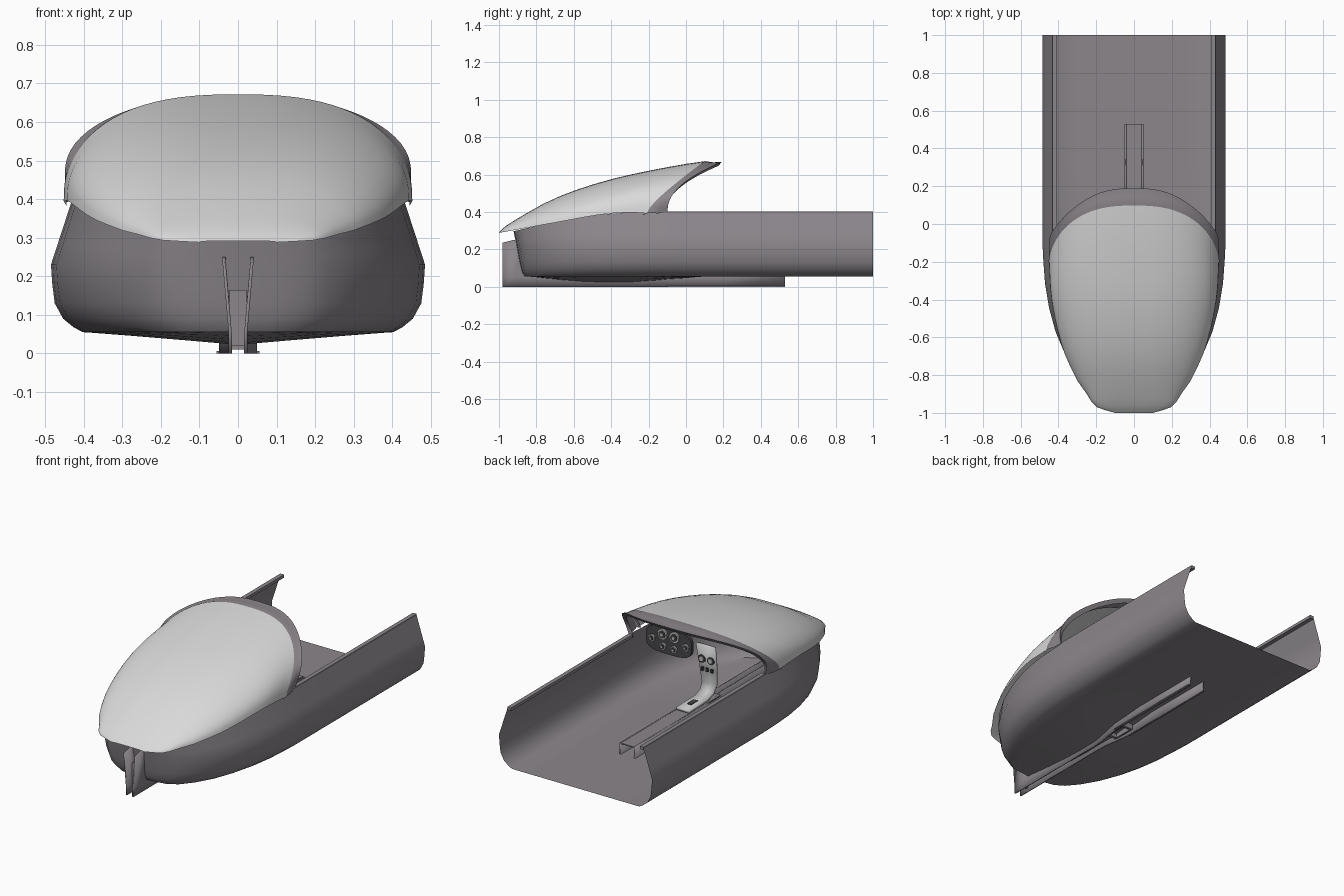
import bpy, bmesh, math
from mathutils import Matrix, Vector

if "Cube" in bpy.data.objects:
    bpy.data.objects.remove(bpy.data.objects["Cube"])

def material(name, r, g, b):
    m = bpy.data.materials.new(name)
    m.diffuse_color = (r, g, b, 1)
    m.use_nodes = True
    m.node_tree.nodes["Principled BSDF"].inputs["Base Color"].default_value = m.diffuse_color
    return m

HULL = material("hull grey", 0.26, 0.24, 0.26)
GLASS = material("canopy pale grey", 0.70, 0.70, 0.70)
BLACK = material("panel dark", 0.06, 0.06, 0.065)
LIGHT = material("instrument light grey", 0.55, 0.55, 0.55)

def interp(table, t):
    """Smooth curve through (t, value) pairs."""
    n = len(table)
    if t <= table[0][0]: return table[0][1]
    if t >= table[-1][0]: return table[-1][1]
    i = max(k for k in range(n - 1) if table[k][0] <= t)
    def slope(k):
        a, b = table[max(k - 1, 0)], table[min(k + 1, n - 1)]
        return (b[1] - a[1]) / (b[0] - a[0])
    (t0, v0), (t1, v1) = table[i], table[i + 1]
    h = t1 - t0
    s = (t - t0) / h
    return ((2*s**3 - 3*s*s + 1)*v0 + (s**3 - 2*s*s + s)*h*slope(i)
            + (3*s*s - 2*s**3)*v1 + (s**3 - s*s)*h*slope(i + 1))

def finish(name, bm, mat, mirror=False, thick=0, angle=35):
    me = bpy.data.meshes.new(name)
    bmesh.ops.remove_doubles(bm, verts=bm.verts, dist=1e-5)
    bmesh.ops.recalc_face_normals(bm, faces=bm.faces)
    bm.to_mesh(me)
    bm.free()
    ob = bpy.data.objects.new(name, me)
    bpy.context.collection.objects.link(ob)
    me.materials.append(mat)
    if mirror:
        mod = ob.modifiers.new("mirror", 'MIRROR')
        mod.use_clip = True
    if thick:
        mod = ob.modifiers.new("thickness", 'SOLIDIFY')
        mod.thickness, mod.offset = thick, 0
    bpy.ops.object.select_all(action='DESELECT')
    ob.select_set(True)
    bpy.context.view_layer.objects.active = ob
    bpy.ops.object.shade_smooth_by_angle(angle=math.radians(angle))
    return ob

def sheet(name, rows, mat, **kw):
    bm = bmesh.new()
    vs = [[bm.verts.new(p) for p in r] for r in rows]
    for a, b in zip(vs, vs[1:]):
        for i in range(len(a) - 1):
            bm.faces.new((a[i], a[i + 1], b[i + 1], b[i]))
    return sheet_done(name, bm, mat, kw)

def sheet_done(name, bm, mat, kw):
    return finish(name, bm, mat, **kw)

def box(name, lo, hi, mat, **kw):
    bm = bmesh.new()
    c = [(a + b) / 2 for a, b in zip(lo, hi)]
    s = [b - a for a, b in zip(lo, hi)]
    bmesh.ops.create_cube(bm, size=1, matrix=Matrix.Translation(c) @ Matrix.Diagonal((*s, 1)))
    return finish(name, bm, mat, **kw)

def dial(name, x, y, z, r, mat, depth=0.014):
    bm = bmesh.new()
    bmesh.ops.create_cone(bm, cap_ends=True, segments=20, radius1=r, radius2=r, depth=depth,
                          matrix=Matrix.Translation((x, y, z)) @ Matrix.Rotation(math.pi / 2, 4, 'X'))
    return finish(name, bm, mat)

# hull: plan outline repeated at several heights, then closed under the belly
PLAN = [(0.485, 1), (0.485, 0.66), (0.485, 0.33), (0.485, 0.1), (0.485, -0.1), (0.48, -0.2),
        (0.471, -0.32), (0.45, -0.45), (0.415, -0.58), (0.365, -0.7), (0.30, -0.8), (0.235, -0.87),
        (0.17, -0.905), (0.09, -0.918), (0, -0.922)]
RIM = [(-0.93, 0.295), (-0.75, 0.335), (-0.4, 0.393), (-0.2, 0.397), (-0.1, 0.40), (1, 0.40)]

def hull_row(level):
    row = []
    for x, y in PLAN:
        top = interp(RIM, y)
        z, sx, sy = level(top, y)
        row.append((x * sx, y * (sy if y < 0 else 1), z))
    return row

def upper(f):
    def level(top, y):
        z = 0.23 + (top - 0.23) * f
        return z, 1 - 0.114 * (z - 0.23) / 0.17, 0.985 + 0.015 * f
    return level

def lower(z, sx, sy):
    return lambda top, y: (z, sx, sy)

def belly(sx):
    def level(top, y):
        bump = max(0, math.sin(math.pi * min(max((y + 0.9) / 0.95, 0), 1)))
        return 0.055 - 0.033 * bump * (1 - sx / 0.84), sx, 0.935
    return level

levels = [upper(1), upper(0.66), upper(0.33), upper(0), lower(0.18, 0.993, 0.975), lower(0.13, 0.98, 0.965),
          lower(0.09, 0.935, 0.955), lower(0.068, 0.88, 0.945), lower(0.055, 0.83, 0.935),
          belly(0.6), belly(0.3), belly(0)]
sheet("hull_shell", [hull_row(l) for l in levels], HULL, mirror=True)

# rails along the open rear rim
for s in (-1, 1):
    box("rim_rail", (s * 0.42 - 0.012, -0.1, 0.385), (s * 0.42 + 0.012, 1, 0.402), HULL)

# canopy: arched sections that lean back toward the rear
WIDTH = [(-1, 0.10), (-0.97, 0.195), (-0.9, 0.25), (-0.83, 0.30), (-0.65, 0.38), (-0.4, 0.437), (-0.2, 0.45)]
EDGE = [(-1, 0.288), (-0.9, 0.306), (-0.7, 0.343), (-0.4, 0.393), (-0.2, 0.395)]
CROWN = [(-1, 0.292), (-0.97, 0.32), (-0.9, 0.365), (-0.75, 0.45), (-0.6, 0.513), (-0.4, 0.575),
         (-0.2, 0.62), (0, 0.657), (0.1, 0.671)]
STEPS = 20

def arc(i, n=2.6):
    a = math.pi / 2 * i / STEPS
    return max(math.cos(a), 0) ** (2 / n), math.sin(a) ** (2 / n)

def canopy_row(y0, grow=0.0):
    row = []
    k = (y0 + 1) / 0.8
    for i in range(STEPS + 1):
        c, h = arc(i)
        y = y0 + 0.3 * k * h ** 1.5
        e = interp(EDGE, y0)
        crown = e + (interp(CROWN, y) - e) * h
        row.append((c * (interp(WIDTH, y0) + grow), y, crown + grow * h * 0.3))
    return row

ys = [-1, -0.985, -0.97, -0.94] + [-0.9 + 0.07 * i for i in range(11)]
sheet("canopy", [canopy_row(y) for y in ys], GLASS, mirror=True, angle=60)

# arch frame behind the canopy, sweeping back to a thin lip
back = []
for i in range(STEPS + 1):
    c, h = arc(i)
    back.append((c * (0.432 + 0.03 * math.sin(math.pi * h)), -0.1 + 0.29 * h ** 2.2, 0.398 + 0.269 * h))
front = canopy_row(-0.2, 0.002)
inner = [(x * 0.985, y - 0.03, z - 0.012) for x, y, z in front]
mid = [tuple((Vector(a) + Vector(b)) / 2 - Vector((0, 0, 0.004))) for a, b in zip(front, back)]
lip = [(x * 0.95, y - 0.015, z - 0.02) for x, y, z in back]
sheet("canopy_arch", [inner, front, mid, back, lip], HULL, mirror=True, angle=40)

# keel skid: two plates close together at the nose, spread apart to the rear
SPREAD = [(-0.98, 0.02), (-0.6, 0.02), (-0.3, 0.02), (-0.1, 0.045), (0.2, 0.045), (0.53, 0.045)]
for s in (-1, 1):
    rows = []
    for y in (-0.98, -0.92, -0.875, -0.86, -0.6, -0.3, -0.25, -0.2, -0.15, -0.1, 0.2, 0.53):
        x = interp(SPREAD, y)
        nose = y < -0.87
        top = (0.235 if y < -0.95 else 0.25) if nose else 0.12
        rows.append([(s * x, y, 0), (s * x, y, 0.05), (s * (x + (0.016 if nose else 0)), y, top)])
    sheet("skid_plate", rows, HULL, thick=0.008)
    # small foot flange along the spread part
    box("skid_foot", (s * 0.05 - 0.006, -0.1, 0), (s * 0.05 + 0.006, 0.53, 0.006), HULL)
box("channel_top", (-0.045, -0.25, 0.114), (0.045, 0.53, 0.12), HULL)
box("nose_web", (-0.022, -0.93, 0.02), (0.022, -0.915, 0.165), HULL)

# tow hook ring under the belly
box("hook_left", (-0.032, -0.19, 0.01), (-0.022, -0.05, 0.04), HULL)
box("hook_right", (0.022, -0.19, 0.01), (0.032, -0.05, 0.04), HULL)
box("hook_front", (-0.022, -0.19, 0.01), (0.022, -0.175, 0.04), HULL)
box("hook_back", (-0.022, -0.065, 0.01), (0.022, -0.05, 0.04), HULL)

# control pedestal: foot on the channel, curving up into a column
profile = [(0.03, 0.128), (-0.14, 0.132), (-0.19, 0.15), (-0.215, 0.19), (-0.205, 0.28), (-0.18, 0.42)]
sheet("pedestal", [[(-w, y, z), (w, y, z)] for (y, z), w in
                   zip(profile, (0.04, 0.04, 0.042, 0.045, 0.052, 0.058))], LIGHT, thick=0.016)
box("foot_slot", (-0.012, -0.09, 0.137), (0.012, -0.03, 0.142), BLACK)
for x, z, r in ((-0.028, 0.335, 0.022), (0.028, 0.335, 0.022)):
    dial("pedestal_bezel", x, -0.188, z, r, BLACK)
    dial("pedestal_dial", x, -0.182, z, r * 0.65, LIGHT)
for x in (-0.03, 0, 0.03):
    box("pedestal_switch", (x - 0.006, -0.2, 0.265), (x + 0.006, -0.185, 0.285), BLACK)

# instrument panel with rounded ends and six gauges
bm = bmesh.new()
ring = []
for i in range(32):
    a = 2 * math.pi * i / 32
    c, s = math.cos(a), math.sin(a)
    ring.append(bm.verts.new((0.215 + 0.145 * math.copysign(abs(c) ** 0.6, c), -0.17,
                              0.395 + 0.075 * math.copysign(abs(s) ** 0.6, s))))
face = bm.faces.new(ring)
ext = bmesh.ops.extrude_face_region(bm, geom=[face])
bmesh.ops.translate(bm, vec=(0, 0.02, 0), verts=[v for v in ext["geom"] if isinstance(v, bmesh.types.BMVert)])
finish("instrument_panel", bm, BLACK)
for x, z, r in ((0.25, 0.43, 0.03), (0.175, 0.43, 0.03), (0.32, 0.39, 0.02), (0.105, 0.39, 0.02),
                (0.25, 0.36, 0.02), (0.18, 0.36, 0.02)):
    dial("gauge_bezel", x, -0.147, z, r, LIGHT)
    dial("gauge_face", x, -0.143, z, r * 0.7, BLACK)
    dial("gauge_hub", x, -0.141, z, r * 0.3, LIGHT)
